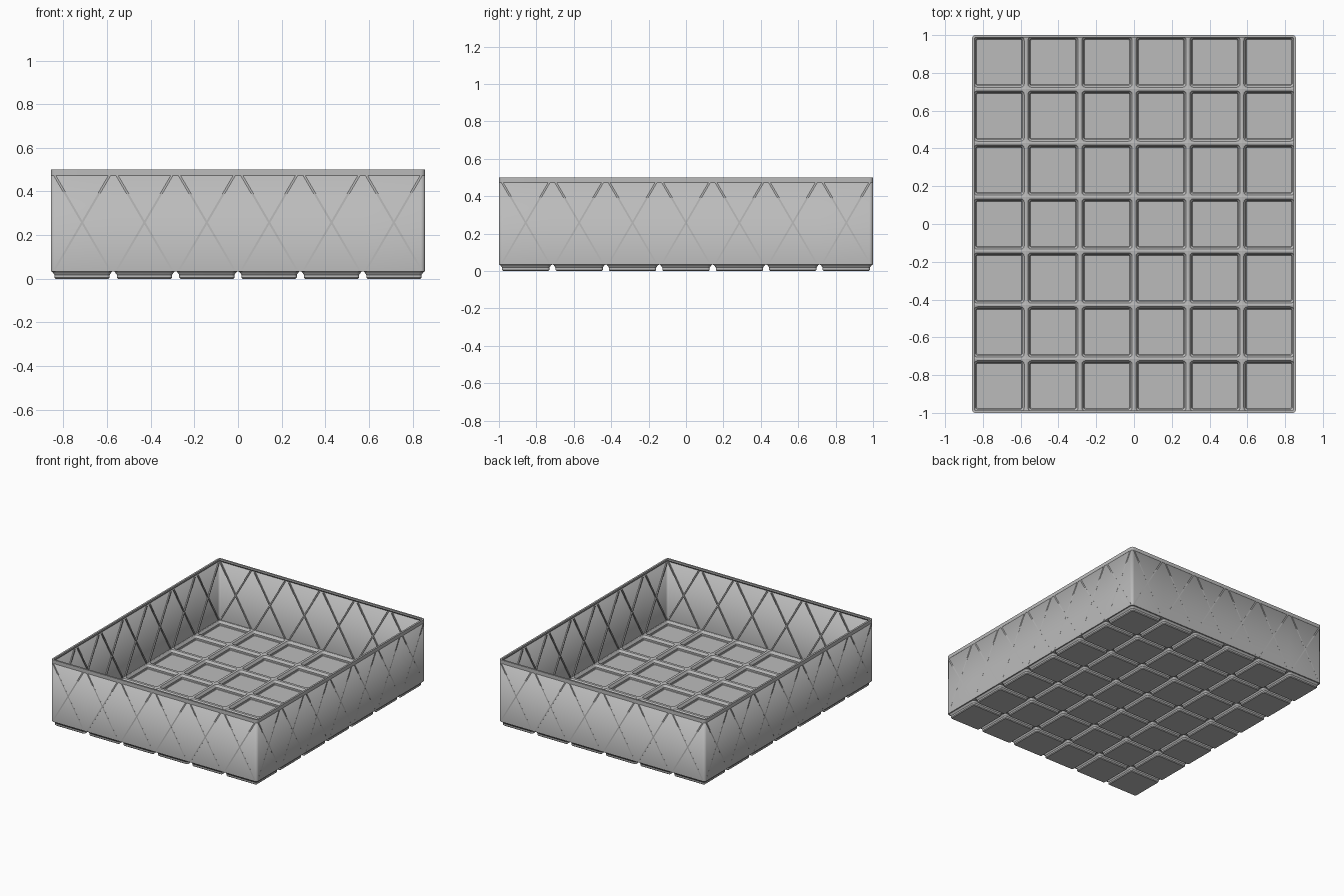
import bpy, bmesh, math
from mathutils import Matrix, Vector

if "Cube" in bpy.data.objects:
    bpy.data.objects.remove(bpy.data.objects["Cube"])

PITCH = 2 / 7
HALF = PITCH / 2
NX, NY = 6, 7
HX, HY = NX * HALF, NY * HALF
BOX_R = 0.02
ARC = 6

grey = bpy.data.materials.new("plain grey")
grey.diffuse_color = (0.5, 0.5, 0.5, 1)
grey.use_nodes = True
grey.node_tree.nodes["Principled BSDF"].inputs["Base Color"].default_value = grey.diffuse_color


def rounded_loop(hx, hy, radii, z, cx=0, cy=0):
    """Counter-clockwise rounded rectangle with one radius per corner."""
    pts = []
    for k, (sx, sy) in enumerate(((1, 1), (-1, 1), (-1, -1), (1, -1))):
        r = radii[k]
        for i in range(ARC + 1):
            a = (k + i / ARC) * math.pi / 2
            pts.append(Vector((cx + sx * (hx - r) + r * math.cos(a),
                               cy + sy * (hy - r) + r * math.sin(a), z)))
    return pts


def bridge(bm, a, b):
    n = len(a)
    for i in range(n):
        j = (i + 1) % n
        bm.faces.new((a[i], a[j], b[j], b[i]))


def finish(bm, name, smooth=True):
    mesh = bpy.data.meshes.new(name)
    bm.to_mesh(mesh)
    bm.free()
    mesh.materials.append(grey)
    ob = bpy.data.objects.new(name, mesh)
    bpy.context.collection.objects.link(ob)
    if smooth:
        bpy.ops.object.select_all(action='DESELECT')
        ob.select_set(True)
        bpy.context.view_layer.objects.active = ob
        bpy.ops.object.shade_smooth_by_angle(angle=math.radians(30))
    return ob


# Thin tray: grid of stepped feet, with walls drawn up from the border
bm = bmesh.new()
FOOT = ((0.1365, 0.023, 0.032), (0.1265, 0.013, 0.018),
        (0.1265, 0.013, 0.0055), (0.121, 0.0085, 0.0))
for ix in range(NX):
    for iy in range(NY):
        cx, cy = (ix + 0.5) * PITCH - HX, (iy + 0.5) * PITCH - HY
        right, left = ix == NX - 1, ix == 0
        back, front = iy == NY - 1, iy == 0
        outer = [BOX_R if c else 0 for c in
                 (right and back, left and back, left and front, right and front)]
        rings = [rounded_loop(HALF, HALF, outer, 0.034, cx, cy)]
        rings += [rounded_loop(h, h, [r] * 4, z, cx, cy) for h, r, z in FOOT]
        rings = [[bm.verts.new(p) for p in ring] for ring in rings]
        for a, b in zip(rings, rings[1:]):
            bridge(bm, a, b)
        bm.faces.new(rings[-1])
bmesh.ops.remove_doubles(bm, verts=bm.verts, dist=1e-5)
border = [e for e in bm.edges if e.is_boundary]
wall = bmesh.ops.extrude_edge_only(bm, edges=border)["geom"]
for v in wall:
    if isinstance(v, bmesh.types.BMVert):
        v.co.z = 0.498
bmesh.ops.recalc_face_normals(bm, faces=bm.faces)
bm.normal_update()
lowest = min(bm.faces, key=lambda f: f.calc_center_median().z)
if lowest.normal.z > 0:
    bmesh.ops.reverse_faces(bm, faces=bm.faces)
tray = finish(bm, "tray_shell")
solid = tray.modifiers.new("thickness", 'SOLIDIFY')
solid.thickness = 0.005
solid.offset = -1
solid.use_even_offset = True

# Rim lip, thickened inwards with a sloped underside
bm = bmesh.new()
LIP = ((-0.0003, 0.473), (-0.0003, 0.5), (0.013, 0.5), (0.013, 0.488), (0.002, 0.473))
rings = [[bm.verts.new(p) for p in rounded_loop(HX - d, HY - d, [BOX_R - d] * 4, z)]
         for d, z in LIP]
for i, ring in enumerate(rings):
    bridge(bm, ring, rings[(i + 1) % len(rings)])
bmesh.ops.recalc_face_normals(bm, faces=bm.faces)
finish(bm, "rim_lip")

# Crossed ribs stiffening the four walls, one cross per grid cell
RUN, LOW, HIGH = 0.252, 0.042, 0.474
length = math.hypot(RUN, HIGH - LOW)
slope = math.atan2(HIGH - LOW, RUN)
sides = (("front", 0, NX, HY), ("right", math.pi / 2, NY, HX),
         ("back", math.pi, NX, HY), ("left", -math.pi / 2, NY, HX))
for side, turn, count, dist in sides:
    bm = bmesh.new()
    frame = Matrix.Rotation(turn, 4, 'Z') @ Matrix.Translation((0, -dist, 0))
    for i in range(count):
        x = (i + 0.5 - count / 2) * PITCH
        for s in (-1, 1):
            m = (frame @ Matrix.Translation((x, 0.0062, (LOW + HIGH) / 2))
                 @ Matrix.Rotation(s * slope, 4, 'Y')
                 @ Matrix.Diagonal((length, 0.013, 0.009, 1)))
            bmesh.ops.create_cube(bm, size=1, matrix=m)
    finish(bm, side + "_wall_ribs", smooth=False)
